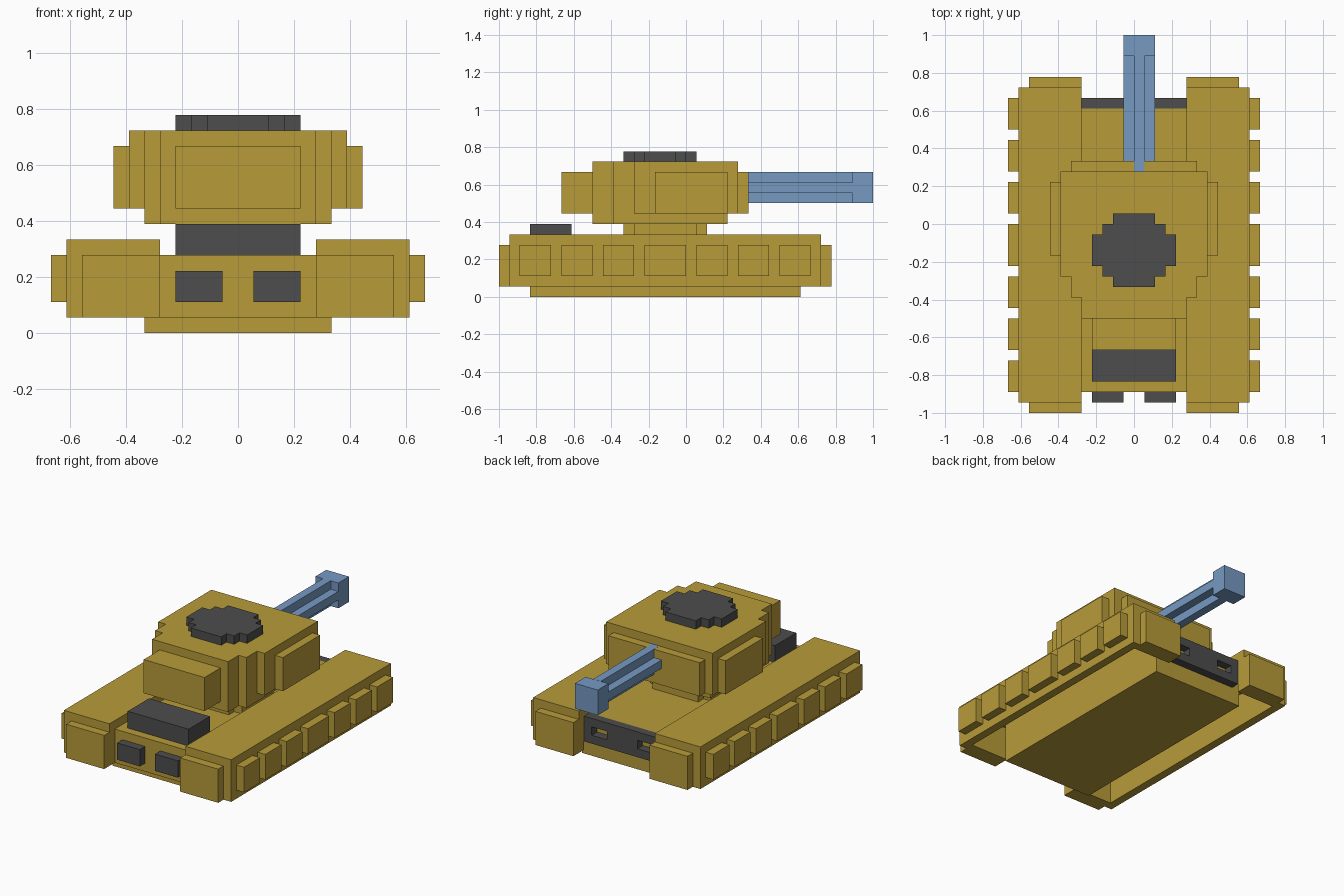
import bpy
import bmesh

U = 1 / 18  # one block of the model's grid

cube = bpy.data.objects.get("Cube")
if cube:
    bpy.data.objects.remove(cube, do_unlink=True)


def material(name, colour):
    mat = bpy.data.materials.new(name)
    mat.use_nodes = True
    mat.diffuse_color = (*colour, 1)
    bsdf = mat.node_tree.nodes["Principled BSDF"]
    bsdf.inputs["Base Color"].default_value = (*colour, 1)
    bsdf.inputs["Roughness"].default_value = 0.8
    return mat


SAND = material("sand yellow", (0.48, 0.33, 0.042))
GREY = material("dark grey", (0.074, 0.074, 0.074))
BLUE = material("steel blue", (0.18, 0.32, 0.54))


def finish(name, bm, mat):
    bmesh.ops.recalc_face_normals(bm, faces=bm.faces)
    bmesh.ops.scale(bm, vec=(U, U, U), verts=bm.verts)
    mesh = bpy.data.meshes.new(name)
    bm.to_mesh(mesh)
    bm.free()
    mesh.materials.append(mat)
    obj = bpy.data.objects.new(name, mesh)
    bpy.context.collection.objects.link(obj)
    return obj


def blocks(name, mat, *boxes, sides=(1,)):
    """Boxes (x0, x1, y0, y1, z0, z1) in grid units, repeated for each side."""
    bm = bmesh.new()
    for s in sides:
        for x0, x1, y0, y1, z0, z1 in boxes:
            verts = bmesh.ops.create_cube(bm, size=1)["verts"]
            bmesh.ops.scale(bm, vec=(x1 - x0, y1 - y0, z1 - z0), verts=verts)
            bmesh.ops.translate(
                bm, verts=verts,
                vec=(s * (x0 + x1) / 2, (y0 + y1) / 2, (z0 + z1) / 2))
    return finish(name, bm, mat)


def slab(name, mat, half_plan, z0, z1):
    """Extrude a plan, given as its +x half from front to back."""
    plan = half_plan + [(-x, y) for x, y in reversed(half_plan)]
    bm = bmesh.new()
    face = bm.faces.new([bm.verts.new((x, y, z0)) for x, y in plan])
    top = bmesh.ops.extrude_face_region(bm, geom=[face])["geom"]
    bmesh.ops.translate(bm, vec=(0, 0, z1 - z0),
                        verts=[v for v in top if isinstance(v, bmesh.types.BMVert)])
    return finish(name, bm, mat)


# Hull between the tracks
blocks("hull", SAND, (-6, 6, -15, 11, 0, 5), (-5, 5, -16, -15, 1, 5))

# Track covers: top, outer skirt and end walls, open underneath
for side, label in ((1, "left"), (-1, "right")):
    blocks(label + "_track_cover", SAND,
           (5, 11, -17, 13, 5, 6),
           (10, 11, -17, 13, 1, 5),
           (5, 10, -17, -16, 1, 5),
           (5, 10, 12, 13, 1, 5), sides=(side,))
    blocks(label + "_track_ends", SAND,
           (5, 10, -18, -17, 1, 5),
           (5, 10, 13, 14, 1, 5), sides=(side,))
    pads = [(-16, -13), (-12, -9), (-8, -5), (-4, 0), (1, 4), (5, 8), (9, 12)]
    blocks(label + "_wheel_pads", SAND,
           *[(11, 12, a, b, 2, 5) for a, b in pads], sides=(side,))

# Dark fittings on the hull
blocks("front_lights", GREY, (1, 4, -17, -16, 2, 4), sides=(1, -1))
blocks("front_hatch_box", GREY, (-4, 4, -15, -11, 5, 7))
blocks("rear_panel", GREY,
       (-5, 5, 11, 12, 2, 3), (-5, 5, 11, 12, 4, 5),
       (-5, -4, 11, 12, 3, 4), (-2, 2, 11, 12, 3, 4), (4, 5, 11, 12, 3, 4))

# Turret
slab("turret_neck", SAND,
     [(3, -6), (3, -5), (4, -5), (4, 1), (3, 1), (3, 2)], 5, 7)
slab("turret_base", SAND, [(5, -9), (5, -7), (6, -7), (6, 4)], 7, 8)
slab("turret_body", SAND,
     [(5, -9), (5, -7), (6, -7), (6, -5), (7, -5), (7, 5)], 8, 13)
blocks("turret_front_box", SAND, (-4, 4, -12, -9, 8, 12))
blocks("turret_rear_plate", SAND, (-6, 6, 5, 6, 8, 12))
blocks("turret_side_plates", SAND, (7, 8, -3, 4, 8, 12), sides=(1, -1))
slab("turret_hatch", GREY,
     [(2, -6), (2, -5), (3, -5), (3, -4), (4, -4), (4, -1),
      (3, -1), (3, 0), (2, 0), (2, 1)], 13, 14)

# Gun: cross-shaped barrel with a square muzzle
blocks("gun_barrel", BLUE,
       (0, 1, 5, 16, 9, 12.01),
       (-1, 0, 6, 16, 10, 11), (1, 2, 6, 16, 10, 11))
blocks("gun_muzzle", BLUE, (-1, 2, 16, 18, 9, 12))
